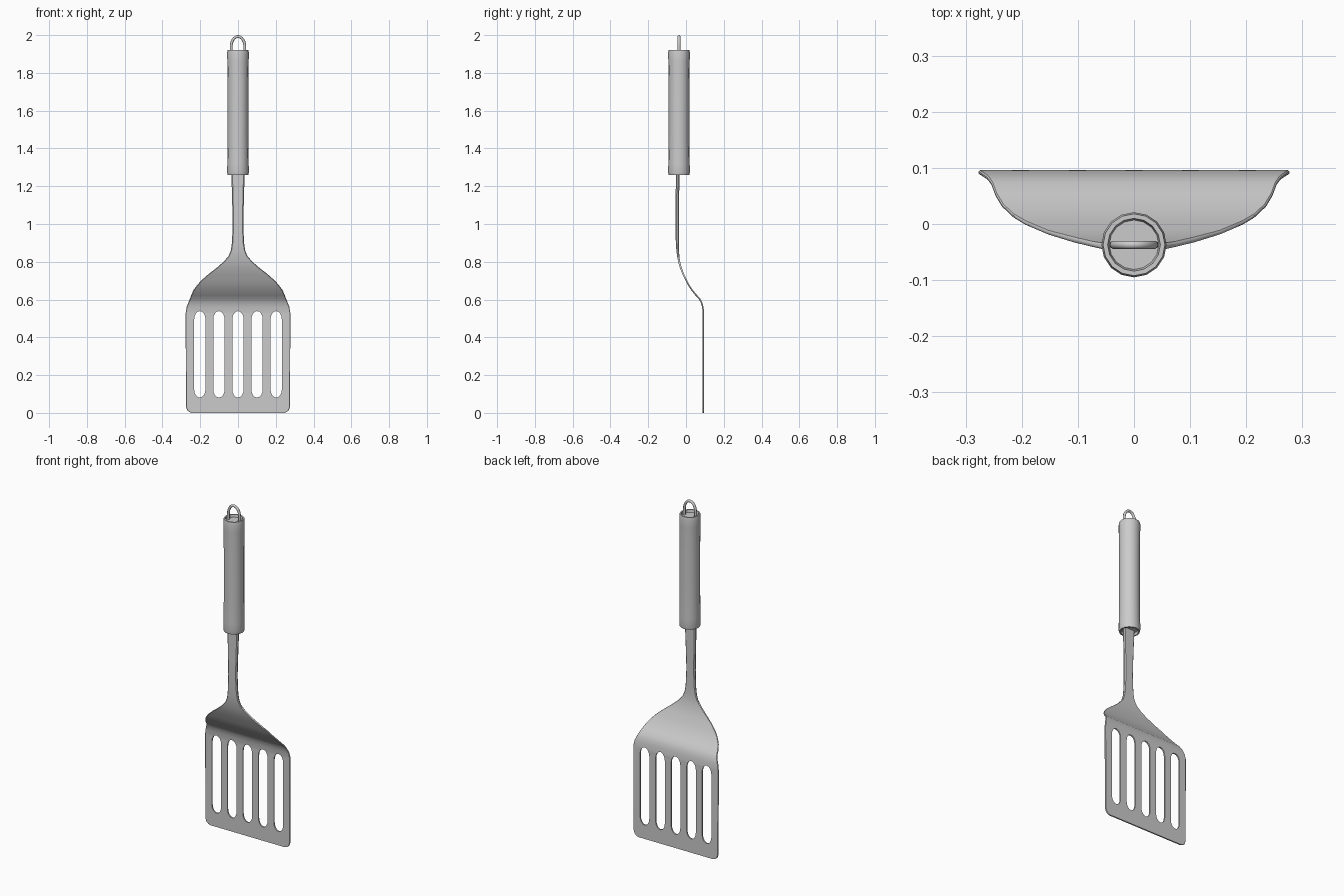
import bpy, bmesh, math
from mathutils import Vector

cube = bpy.data.objects.get("Cube")
if cube:
    bpy.data.objects.remove(cube, do_unlink=True)

AXIS_Y = -0.037


def finish(bm, name, angle=35):
    bmesh.ops.recalc_face_normals(bm, faces=bm.faces)
    mesh = bpy.data.meshes.new(name)
    bm.to_mesh(mesh)
    bm.free()
    obj = bpy.data.objects.new(name, mesh)
    bpy.context.collection.objects.link(obj)
    smooth(obj, angle)
    return obj


def smooth(obj, angle):
    bpy.ops.object.select_all(action='DESELECT')
    obj.select_set(True)
    bpy.context.view_layer.objects.active = obj
    bpy.ops.object.shade_smooth_by_angle(angle=math.radians(angle))


def skin(bm, rings):
    """Bridge equal closed rings of points and cap both ends."""
    loops = [[bm.verts.new(p) for p in ring] for ring in rings]
    n = len(loops[0])
    for a, b in zip(loops, loops[1:]):
        for i in range(n):
            j = (i + 1) % n
            bm.faces.new((a[i], a[j], b[j], b[i]))
    bm.faces.new(loops[0])
    bm.faces.new(loops[-1])


# Blade and neck: rows of height, half width, depth, half thickness
rows = [
    (0, .245, .092, .004), (.004, .257, .092, .004), (.014, .269, .092, .004),
    (.035, .276, .092, .004), (.53, .277, .092, .004), (.56, .272, .089, .004),
    (.585, .262, .082, .004), (.605, .254, .071, .004), (.625, .247, .052, .004),
    (.65, .235, .032, .004), (.675, .217, .015, .004), (.70, .195, .002, .004),
    (.735, .155, -.015, .004), (.77, .11, -.028, .005), (.80, .076, -.036, .005),
    (.83, .05, -.041, .006), (.86, .038, -.044, .007), (.90, .032, -.046, .008),
    (1.0, .028, -.047, .009), (1.12, .031, -.046, .009), (1.3, .036, -.043, .010),
]
rings = []
for i, (z, w, y, t) in enumerate(rows):
    lo, hi = rows[max(i - 1, 0)], rows[min(i + 1, len(rows) - 1)]
    normal = Vector((0, hi[0] - lo[0], lo[2] - hi[2])).normalized() * t
    if z < .53:
        normal = Vector((0, t, 0))
    inner = w - t * .6
    rings.append([Vector((x, y, z)) + normal * s for x, s in
                  ((-w, -.4), (-inner, -1), (inner, -1), (w, -.4),
                   (w, .4), (inner, 1), (-inner, 1), (-w, .4))])
bm = bmesh.new()
skin(bm, rings)
blade = finish(bm, "blade_and_neck")

# Five slots with rounded ends, cut through the blade
bm = bmesh.new()
steps = 8
for k in range(-2, 3):
    outline = []
    for centre, start in ((.495, 0), (.125, math.pi)):
        for s in range(steps + 1):
            a = start + math.pi * s / steps
            outline.append((k * .101 + .03 * math.cos(a), centre + .044 * math.sin(a)))
    skin(bm, [[(x, y, z) for x, z in outline] for y in (.05, .13)])
cutter = finish(bm, "slot_cutter")
cutter.hide_render = True
mod = blade.modifiers.new("slots", 'BOOLEAN')
mod.operation = 'DIFFERENCE'
mod.solver = 'EXACT'
mod.object = cutter
bpy.context.view_layer.objects.active = blade
bpy.ops.object.modifier_apply(modifier=mod.name)
bpy.data.objects.remove(cutter, do_unlink=True)
smooth(blade, 35)

# Handle: turned grip with slightly flared, recessed ends
profile = [(.044, 1.275), (.047, 1.26), (.055, 1.26), (.058, 1.275), (.0565, 1.32),
           (.0555, 1.45), (.0555, 1.73), (.0565, 1.86), (.058, 1.905),
           (.055, 1.92), (.047, 1.92), (.044, 1.905)]
sides = 16
bm = bmesh.new()
skin(bm, [[(r * math.cos(math.tau * i / sides),
            AXIS_Y + r * math.sin(math.tau * i / sides), z) for i in range(sides)]
          for r, z in profile])
finish(bm, "handle")

# Hanging loop: round wire arch set into the top of the handle
wire, arch_r, sides = .0075, .036, 10
path = [(arch_r, 1.89, 0)]
for s in range(17):
    a = math.pi * s / 16
    path.append((arch_r * math.cos(a), 1.94 + .0525 * math.sin(a), a))
path.append((-arch_r, 1.89, math.pi))
bm = bmesh.new()
rings = []
for x, z, a in path:
    out = Vector((math.cos(a), 0, math.sin(a)))
    rings.append([Vector((x, AXIS_Y, z)) + out * wire * math.cos(math.tau * i / sides)
                  + Vector((0, wire * math.sin(math.tau * i / sides), 0))
                  for i in range(sides)])
skin(bm, rings)
finish(bm, "hanging_loop", 50)
